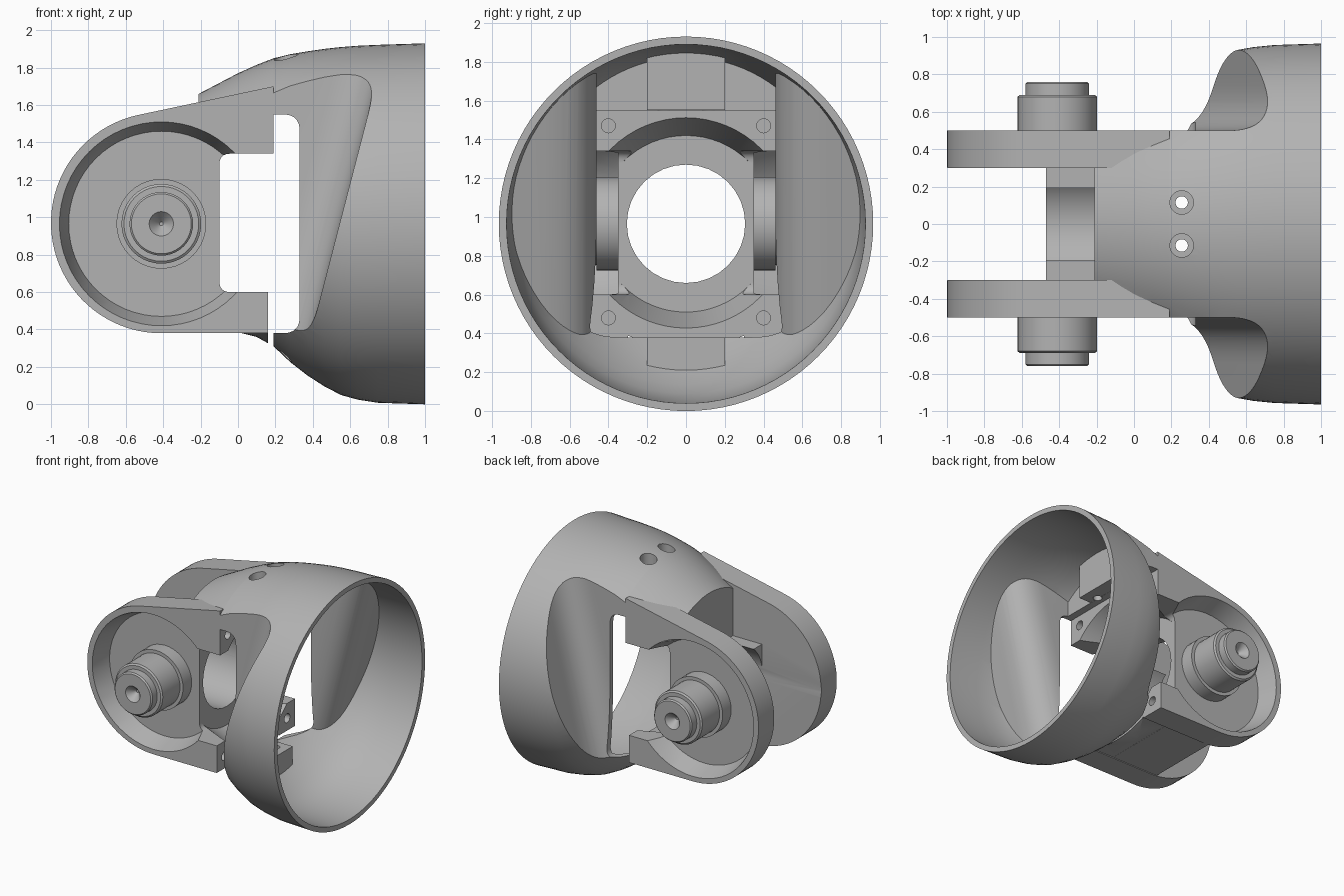
import bpy, bmesh, math
from mathutils import Matrix, Vector

if "Cube" in bpy.data.objects:
    bpy.data.objects.remove(bpy.data.objects["Cube"])

grey = bpy.data.materials.new("machined grey")
grey.use_nodes = True
grey.diffuse_color = (0.45, 0.45, 0.45, 1)
grey.node_tree.nodes["Principled BSDF"].inputs["Base Color"].default_value = (0.45, 0.45, 0.45, 1)

AXIS_Z = 0.965      # height of the bell axis and of the pivot
PIVOT_X = -0.41


def make(name, bm):
    bmesh.ops.recalc_face_normals(bm, faces=bm.faces)
    mesh = bpy.data.meshes.new(name)
    bm.to_mesh(mesh)
    bm.free()
    mesh.materials.append(grey)
    ob = bpy.data.objects.new(name, mesh)
    bpy.context.collection.objects.link(ob)
    return ob


def box(name, x, y, z):
    bm = bmesh.new()
    bmesh.ops.create_cube(bm, size=1)
    for v in bm.verts:
        v.co = [lo + (c + 0.5) * (hi - lo) for c, (lo, hi) in zip(v.co, (x, y, z))]
    return make(name, bm)


def loft(name, rings, turn=0, at=(0, 0, 0), n=64):
    """Closed skin over circles (x, centre z, radius), turned about z."""
    bm = bmesh.new()
    loops = []
    for x, cz, r in rings:
        loops.append([bm.verts.new((x, r * math.cos(a), cz + r * math.sin(a)))
                      for a in (math.tau * i / n for i in range(n))])
    for a, b in zip(loops, loops[1:]):
        for i in range(n):
            bm.faces.new((a[i], a[i - 1], b[i - 1], b[i]))
    bm.faces.new(loops[0])
    bm.faces.new(loops[-1])
    bm.transform(Matrix.Translation(at) @ Matrix.Rotation(math.radians(turn), 4, 'Z'))
    return make(name, bm)


def prism(name, outline, lo, hi, upright=False, lean=0):
    """Extrude an outline along z (upright) or along y."""
    bm = bmesh.new()
    ends = []
    for h in (lo, hi):
        ends.append([bm.verts.new((a + lean * (h - lo), b, h) if upright else (a, h, b))
                     for a, b in outline])
    n = len(outline)
    for i in range(n):
        bm.faces.new((ends[0][i - 1], ends[0][i], ends[1][i], ends[1][i - 1]))
    for end in ends:
        bm.faces.new(end)
    return make(name, bm)


def rounded(points, steps=8):
    """Outline from (a, b, corner radius) points."""
    out = []
    for i, (a, b, r) in enumerate(points):
        p = Vector((a, b))
        if not r:
            out.append(tuple(p))
            continue
        before = Vector(points[i - 1][:2])
        after = Vector(points[(i + 1) % len(points)][:2])
        s = p + (before - p).normalized() * r
        e = p + (after - p).normalized() * r
        for k in range(steps + 1):
            t = k / steps
            out.append(tuple(s * (1 - t) ** 2 + p * 2 * t * (1 - t) + e * t * t))
    return out


def combine(ob, other, how):
    mod = ob.modifiers.new(how, 'BOOLEAN')
    mod.operation = how
    mod.solver = 'EXACT'
    mod.object = other
    bpy.context.view_layer.objects.active = ob
    bpy.ops.object.modifier_apply(modifier=mod.name)
    bpy.data.objects.remove(other)


def cut(ob, other):
    combine(ob, other, 'DIFFERENCE')


def add(ob, other):
    combine(ob, other, 'UNION')


# Hull profile: x, top z, bottom z
HULL = [(-0.21, 1.66, 0.40), (0, 1.77, 0.385), (0.10, 1.815, 0.36), (0.19, 1.85, 0.31),
        (0.28, 1.872, 0.225), (0.37, 1.887, 0.155), (0.46, 1.9, 0.097), (0.55, 1.91, 0.05),
        (0.64, 1.917, 0.025), (0.75, 1.922, 0.008), (1, 1.93, 0)]


def hull(name, rows, wall=0, stretch=0):
    rings = [(x, (t + b) / 2, (t - b) / 2 - wall) for x, t, b in rows]
    if stretch:
        rings.append((rings[-1][0] + stretch,) + rings[-1][1:])
    return loft(name, rings, n=96)


def scoop(ob, y, grow, radius):
    """Cut the leaning side hollows out of a solid."""
    edge = 0.24 + grow
    for s in (-1, 1):
        outline = rounded([(-1, s * y, 0), (edge, s * y, radius), (edge, s * 2, 0), (-1, s * 2, 0)], 14)
        cut(ob, prism("scoop_cutter", outline, -0.2, 2.2, True, 0.26))


# Bell: scooped shell with an open mouth
bell = hull("bell", HULL[3:])
scoop(bell, 0.5, 0, 0.24)
cavity = hull("cavity", HULL, 0.04, 0.1)
scoop(cavity, 0.46, 0.04, 0.28)
cut(bell, cavity)

# Inner back wall and the two mounting tabs of the bell
for x, y, z in (((0.192, 0.25), 0.48, (1.55, 2)),
                ((0.193, 0.36), 0.2, (1.551, 2)),
                ((0.21, 0.35), 0.2, (0.1, 0.38))):
    tab = box("tab", x, (-y, y), z)
    combine(tab, hull("tab_limit", HULL, 0.02), 'INTERSECT')
    add(bell, tab)

# Side windows and screw holes in the bell
window = rounded([(0, 0.38, 0), (0.33, 0.38, 0.09), (0.33, 1.55, 0.09), (0, 1.55, 0)])
cut(bell, prism("window_cutter", window, -2, 2))
for s in (-1, 1):
    for r, low in ((0.033, -1), (0.063, 1.78)):
        bm = bmesh.new()
        bmesh.ops.create_cone(bm, cap_ends=True, segments=24, radius1=r, radius2=r, depth=3,
                              matrix=Matrix.Translation((0.255, s * 0.115, low + 1.5)))
        cut(bell, make("drill", bm))

# Yoke body: crown following the hull, closed by a web and a foot
yoke = hull("yoke", HULL[:4])
combine(yoke, box("yoke_limit", (-1, 1), (-0.499, 0.499), (0, 2)), 'INTERSECT')
add(yoke, box("web", (-0.47, -0.05), (-0.31, 0.31), (0.386, 1.2)))
add(yoke, box("foot", (-0.15, 0.16), (-0.49, 0.49), (0.387, 0.62)))

# Fork arms with round ends
arc = [(PIVOT_X + 0.59 * math.cos(a), 0.97 + 0.59 * math.sin(a))
       for a in (math.radians(270 - 4.2 * i) for i in range(41))]
arm = arc + rounded([(0.19, 1.70, 0), (0.19, 1.34, 0), (-0.1, 1.34, 0.06),
                     (-0.1, 0.6, 0.06), (0.16, 0.6, 0), (0.16, 0.38, 0)])
for s in (-1, 1):
    add(yoke, prism("arm", arm, s * 0.3, s * 0.5))

# Open the middle of the yoke and its lower rear edge
middle = rounded([(-0.1, 0.6, 0.06), (-0.1, 1.34, 0.06), (0.5, 1.34, 0), (0.5, 0.6, 0)])
cut(yoke, prism("middle_cutter", middle, -1, 1))
cut(yoke, box("gap_cutter", (0.16, 0.5), (-1, 1), (0, 0.9)))

# Centre bore and the conical recess behind it
cut(yoke, loft("bore_cutter", [(-2, AXIS_Z, 0.305), (1, AXIS_Z, 0.305)], n=32))
cut(yoke, loft("recess_cutter", [(-0.1, AXIS_Z, 0.455), (0.2, AXIS_Z, 0.55)]))

# Dished outer faces of the arms, and the screw holes in the rear face
for s in (-1, 1):
    cut(yoke, loft("dish_cutter", [(0.35, AXIS_Z, 0.495), (0.5, AXIS_Z, 0.545), (0.9, AXIS_Z, 0.545)],
                   s * 90, (PIVOT_X, 0, 0)))
    for z in (0.48, 1.47):
        cut(yoke, loft("drill", [(0.02, z, 0.036), (0.4, z, 0.036)], 0, (0, s * 0.4, 0), 20))

# Stepped pivot pins with a conical centre hole
PIN = [(0.33, 0.24), (0.46, 0.24), (0.46, 0.213), (0.68, 0.213), (0.69, 0.2), (0.69, 0.17),
       (0.75, 0.17), (0.76, 0.16), (0.76, 0.065), (0.70, 0.01)]
pins = [loft(name, [(d, AXIS_Z, r) for d, r in PIN], s * 90, (PIVOT_X, 0, 0), 40)
        for name, s in (("back_pin", 1), ("front_pin", -1))]

# Smooth curved faces, keep the machined edges crisp
for ob in [bell, yoke] + pins:
    for p in ob.data.polygons:
        p.use_smooth = True
        p.material_index = 0
    ob.data.set_sharp_from_angle(angle=math.radians(28))
